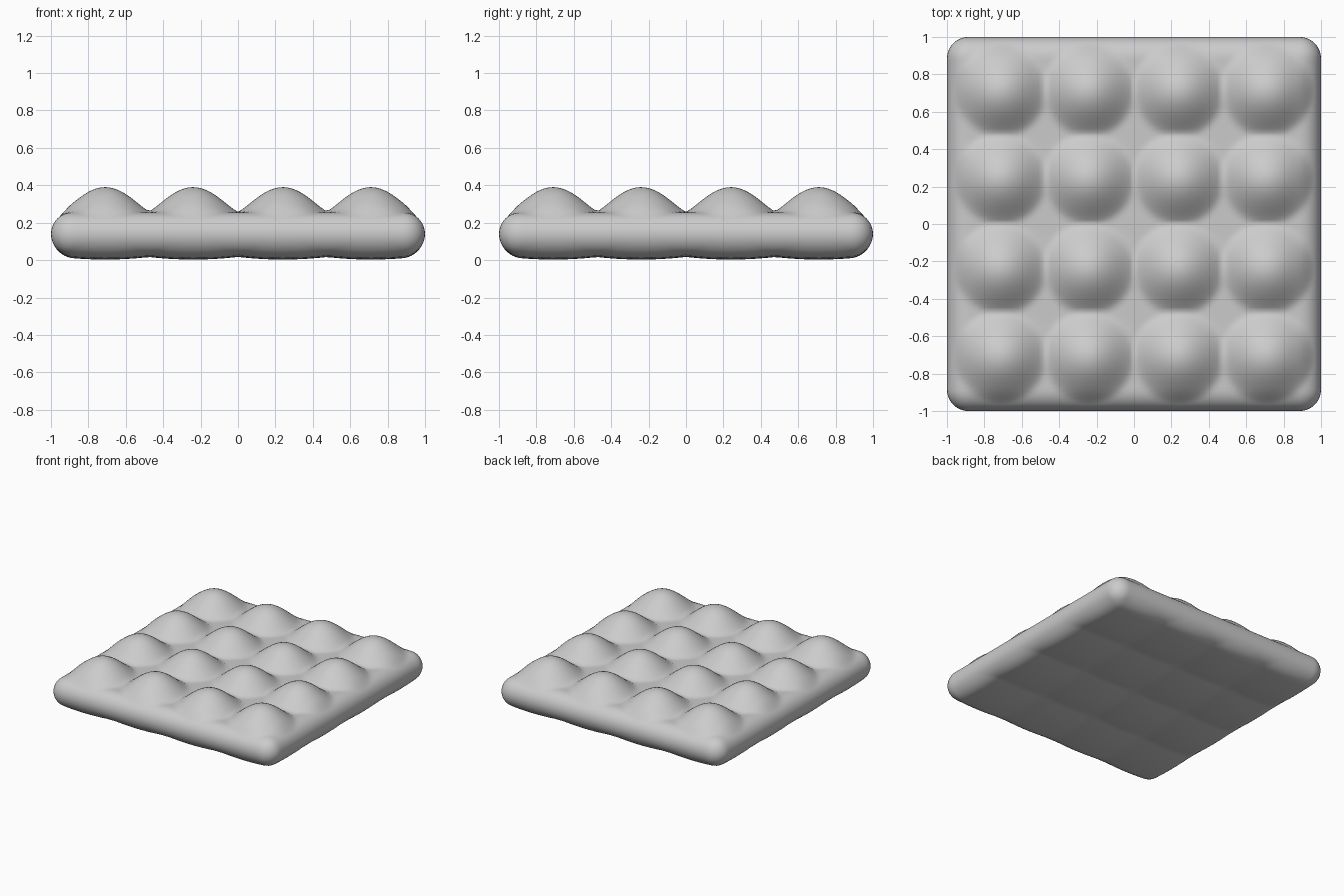
import bpy
import bmesh
from mathutils import Vector

EDGE = 0.115            # radius of the rounded rim
CORE = 1 - EDGE         # half size of the flat middle
MID = 0.14              # height of the slab's centre plane
ROWS = (-0.71, -0.24, 0.24, 0.71)

cube = bpy.data.objects.get("Cube")
if cube:
    bpy.data.objects.remove(cube, do_unlink=True)


def dome(x, y, radius, height, power):
    """Height of the nearest dome of the four by four array."""
    dist = min(abs(x - c) for c in ROWS) ** 2 + min(abs(y - c) for c in ROWS) ** 2
    return height * max(0, 1 - dist / radius ** 2) ** power


def clamp(v):
    return max(-CORE, min(CORE, v))


# Finely divided box
bm = bmesh.new()
bmesh.ops.create_cube(bm, size=2)
upright = [e for e in bm.edges if abs(e.verts[0].co.z - e.verts[1].co.z) > 1]
bmesh.ops.subdivide_edges(bm, edges=upright, cuts=9, use_grid_fill=True)
level = [e for e in bm.edges if abs(e.verts[0].co.z - e.verts[1].co.z) < 0.01]
bmesh.ops.subdivide_edges(bm, edges=level, cuts=89, use_grid_fill=True)

# Round the rim, then raise the domes and the faint swells underneath
for v in bm.verts:
    x, y, z = v.co
    core = Vector((clamp(x), clamp(y), 0))
    out = (Vector((x, y, z * EDGE)) - core).normalized()
    p = core + out * EDGE
    if out.z > 0:
        p.z += dome(p.x, p.y, 0.25, 0.135, 1.5) * out.z
    else:
        p.z += dome(p.x, p.y, 0.3, 0.022, 1) * out.z
    p.z += MID
    v.co = p
bmesh.ops.recalc_face_normals(bm, faces=bm.faces)

mesh = bpy.data.meshes.new("bumpy_slab")
bm.to_mesh(mesh)
bm.free()
slab = bpy.data.objects.new("bumpy_slab", mesh)
bpy.context.collection.objects.link(slab)

# Plain light grey
grey = bpy.data.materials.new("light grey")
grey.use_nodes = True
colour = (0.6, 0.6, 0.6, 1)
grey.diffuse_color = colour
grey.node_tree.nodes["Principled BSDF"].inputs["Base Color"].default_value = colour
mesh.materials.append(grey)

for f in mesh.polygons:
    f.use_smooth = True
